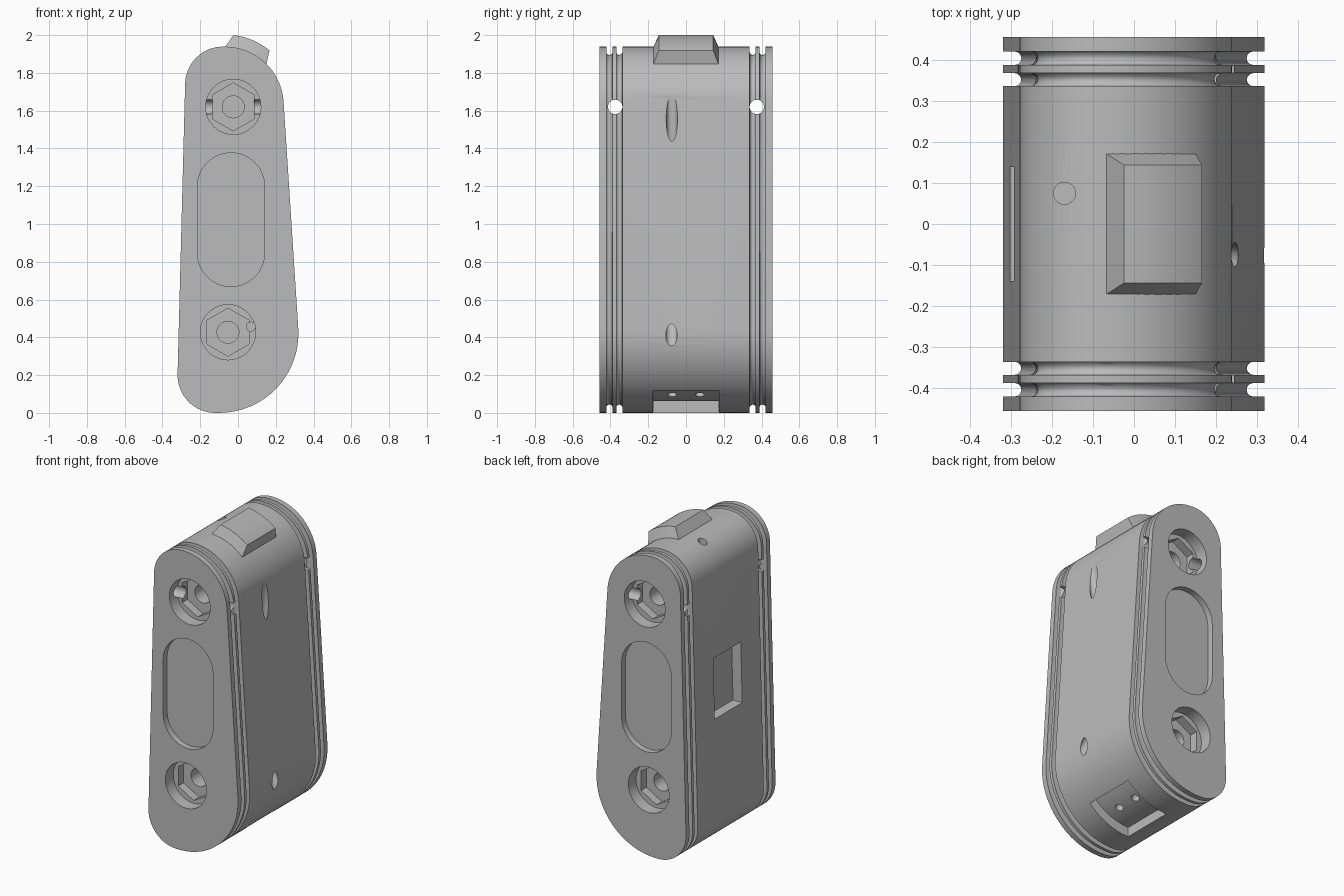
import bpy, bmesh, math
from mathutils import Vector

default = bpy.data.objects.get("Cube")
if default:
    bpy.data.objects.remove(default, do_unlink=True)

grey = bpy.data.materials.new("plain grey")
grey.use_nodes = True
colour = (0.5, 0.5, 0.5, 1)
grey.diffuse_color = colour
grey.node_tree.nodes["Principled BSDF"].inputs["Base Color"].default_value = colour


def loft(name, rings):
    """Skin a closed solid through rings of equal point count."""
    bm = bmesh.new()
    loops = [[bm.verts.new(p) for p in ring] for ring in rings]
    n = len(loops[0])
    for a, b in zip(loops, loops[1:]):
        for i in range(n):
            j = (i + 1) % n
            bm.faces.new((a[i], a[j], b[j], b[i]))
    bm.faces.new(loops[0])
    bm.faces.new(loops[-1])
    bmesh.ops.recalc_face_normals(bm, faces=bm.faces)
    mesh = bpy.data.meshes.new(name)
    bm.to_mesh(mesh)
    bm.free()
    obj = bpy.data.objects.new(name, mesh)
    obj.data.materials.append(grey)
    bpy.context.collection.objects.link(obj)
    return obj


def polar(cx, cz, r, deg):
    a = math.radians(deg)
    return cx + r * math.cos(a), cz + r * math.sin(a)


def lerp(a, b, t):
    return a + (b - a) * t


# Body outline: four tangent corner arcs (x, z, radius, start and end angle)
LOW = (-0.10, 0.42)
HIGH = (-0.07, 1.627)
CORNERS = [(*LOW, 0.42, -90, 3.6), (*HIGH, 0.312, 3.6, 90),
           (-0.08, 1.739, 0.20, 90, 178.5), (-0.12, 0.20, 0.20, 178.5, 270)]
END = 0.457


def outline(y, inset):
    ring = []
    for cx, cz, r, a0, a1 in CORNERS:
        for i in range(17):
            x, z = polar(cx, cz, r - inset, lerp(a0, a1, i / 16))
            ring.append((x, y, z))
    return ring


# Round-bottomed cable grooves, described as (y, inset) stations
def groove(y0, y1):
    mid, r = (y0 + y1) / 2, (y1 - y0) / 2
    curve = [(mid - r * math.cos(math.pi * i / 6), 0.028 + r * math.sin(math.pi * i / 6))
             for i in range(7)]
    return [(y0, 0)] + curve + [(y1, 0)]


half = groove(0.337, 0.369) + groove(0.389, 0.422) + [(END, 0)]
stations = [(-y, d) for y, d in reversed(half)] + half
body = loft("body", [outline(y, d) for y, d in stations])


def cut(tool):
    mod = body.modifiers.new("cut", "BOOLEAN")
    mod.operation, mod.solver, mod.object = "DIFFERENCE", "EXACT", tool
    bpy.context.view_layer.objects.active = body
    bpy.ops.object.modifier_apply(modifier=mod.name)
    bpy.data.objects.remove(tool, do_unlink=True)


def drill(start, direction, length, r, sides=32):
    """Cut a straight bore from start along direction."""
    d = Vector(direction).normalized()
    start = Vector(start)
    u = d.cross(Vector((0, 1, 0)) if abs(d.y) < 0.9 else Vector((1, 0, 0))).normalized()
    v = d.cross(u)
    section = [u * math.cos(t) * r + v * math.sin(t) * r
               for t in (2 * math.pi * i / sides for i in range(sides))]
    cut(loft("drill", [[start + p + d * k for p in section] for k in (0, length)]))


def arc_block(name, centre, inner, outer):
    """Curved block; inner and outer are (radius, angle0, angle1, half width)."""
    rings = []
    for i in range(13):
        ring = []
        for (r, a0, a1, w), sides in ((inner, (-1, 1)), (outer, (1, -1))):
            x, z = polar(*centre, r, lerp(a0, a1, i / 12))
            ring += [(x, s * w, z) for s in sides]
        rings.append(ring)
    return loft(name, rings)


# Features on both flat ends
for s in (-1, 1):
    inward = (0, -s, 0)
    # Bolt seats: round counterbore, hexagonal nut pocket, shaft hole
    for x, z in ((-0.025, 1.62), (-0.053, 0.427)):
        for r, depth, sides in ((0.146, 0.08, 48), (0.127, 0.135, 6), (0.058, 0.24, 32)):
            start = (x, s * 0.6, z)
            length = 0.6 - END + depth
            if sides == 6:
                # Hexagon with its points up and down
                hexagon = [polar(x, z, r, 30 + 60 * i) for i in range(6)]
                cut(loft("nut", [[(px, s * y, pz) for px, pz in hexagon]
                                 for y in (0.6, 0.6 - length)]))
            else:
                drill(start, inward, length, r, sides)
    # Shallow oval recess
    oval = [polar(-0.037, 1.023 + (0.176 if i < 17 else -0.176), 0.178,
                  180 * (i if i < 17 else i - 1) / 16) for i in range(34)]
    cut(loft("oval", [[(x, s * y, z) for x, z in oval] for y in (0.6, END - 0.04)]))
    # Cross hole running from side to side
    drill((-0.6, s * 0.375, 1.62), (1, 0, 0), 1.2, 0.038)

# Small hole beside the lower front bolt seat
drill((0.068, -0.55, 0.457), (0, 1, 0), 0.3, 0.024, 16)

# Wire holes: top, upper side (steep) and lower side (slanted)
drill((-0.17, 0.075, 2.1), (0, 0, -1), 0.5, 0.027)
steep = Vector((-0.18, 0, -0.98))
drill(Vector((0.245, -0.075, 1.55)) - steep * 0.4, steep, 0.7, 0.03)
slant = Vector((-0.5, 0, 0.87))
drill(Vector((0.315, -0.077, 0.415)) - slant * 0.2, slant, 0.4, 0.03)

# Rectangular window recess in the straight side, parallel to the wall
floor = [(-0.6, 0.83), (-0.238, 0.83), (-0.228, 1.22), (-0.6, 1.22)]
cut(loft("window", [[(x, y, z) for x, z in floor] for y in (-0.14, 0.14)]))

# Curved socket underneath, with two contact holes in its floor
cut(arc_block("socket", LOW, (0.358, -90, -46, 0.172), (0.47, -90, -46, 0.175)))
ax, az = polar(0, 0, 1, -65)
for y in (-0.073, 0.073):
    drill((LOW[0] + ax * 0.5, y, LOW[1] + az * 0.5), (-ax, 0, -az), 0.25, 0.024, 24)

# Tapered curved plug on the top
plug = arc_block("top_plug", HIGH, (0.300, 43.5, 91, 0.177), (0.376, 51, 83, 0.144))

# Smooth curved faces while keeping hard edges
for obj in (body, plug):
    bpy.ops.object.select_all(action="DESELECT")
    obj.select_set(True)
    bpy.context.view_layer.objects.active = obj
    bpy.ops.object.shade_smooth_by_angle(angle=math.radians(30))
